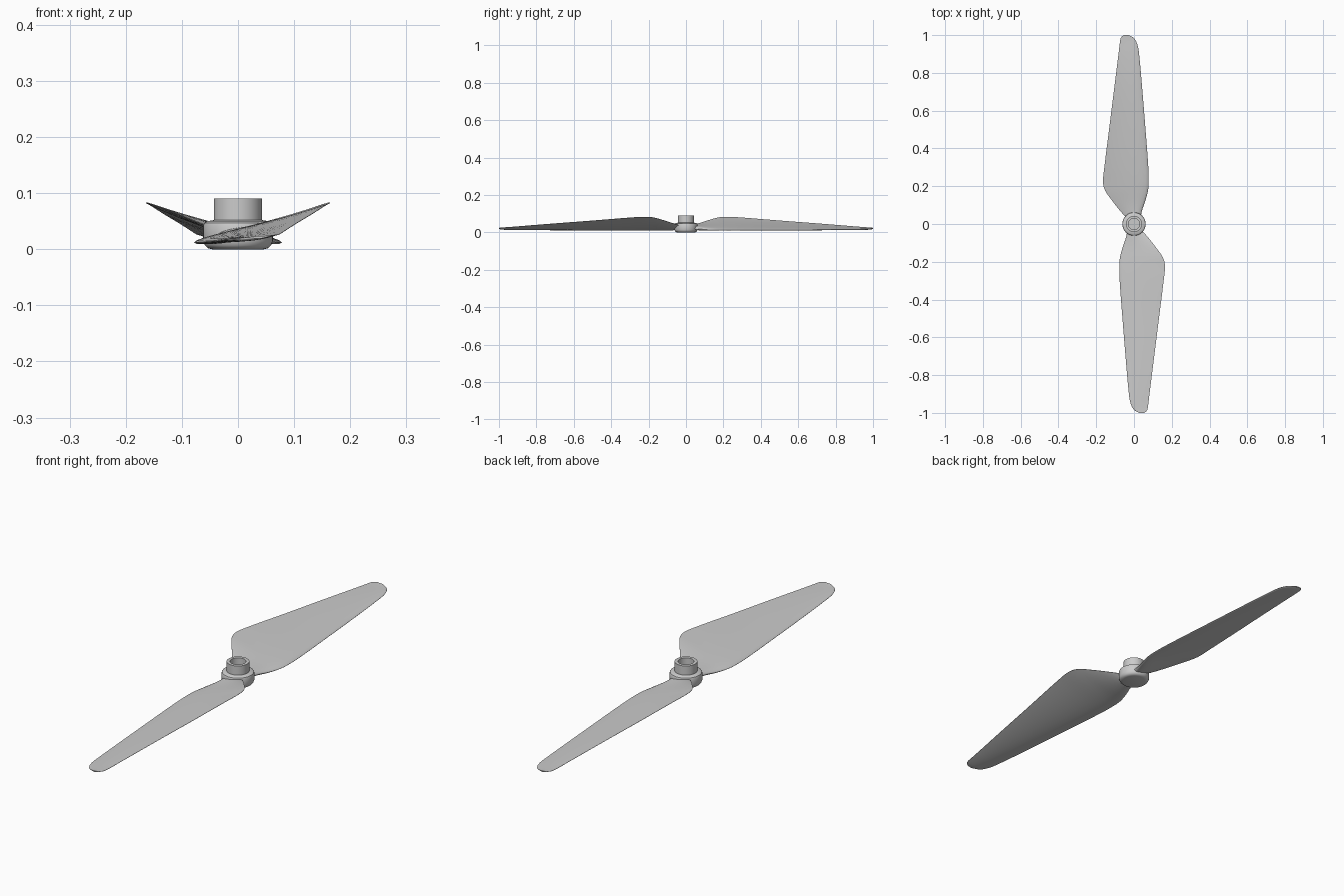
import bpy, bmesh, math
from mathutils import Vector

if "Cube" in bpy.data.objects:
    bpy.data.objects.remove(bpy.data.objects["Cube"])


def finish(bm, name, angle):
    bmesh.ops.recalc_face_normals(bm, faces=bm.faces)
    me = bpy.data.meshes.new(name)
    bm.to_mesh(me)
    bm.free()
    ob = bpy.data.objects.new(name, me)
    bpy.context.collection.objects.link(ob)
    bpy.ops.object.select_all(action='DESELECT')
    ob.select_set(True)
    bpy.context.view_layer.objects.active = ob
    bpy.ops.object.shade_smooth_by_angle(angle=math.radians(angle))
    return ob


def bridge(bm, rings):
    n = len(rings[0])
    for a, b in zip(rings, rings[1:]):
        for i in range(n):
            j = (i + 1) % n
            bm.faces.new((a[i], a[j], b[j], b[i]))


# Hub: lathed flange and boss with a blind shaft hole
def lathe(name, profile, n=48):
    bm = bmesh.new()
    rings = [[bm.verts.new((r * math.cos(2 * math.pi * i / n),
                            r * math.sin(2 * math.pi * i / n), z))
              for i in range(n)] for r, z in profile]
    bridge(bm, rings)
    bm.faces.new(rings[0])
    bm.faces.new(rings[-1])
    return finish(bm, name, 35)


lathe("hub", [(0.046, 0), (0.054, 0.002), (0.059, 0.007), (0.062, 0.015),
              (0.062, 0.042), (0.060, 0.047), (0.055, 0.050), (0.043, 0.052),
              (0.043, 0.090), (0.030, 0.090), (0.030, 0.020)])

# Blade stations: y, trailing x, trailing z, leading x, leading z, thickness
STATIONS = [
    (0.035, -0.042, 0.038, 0.036, 0.022, 0.024),
    (0.070, -0.074, 0.049, 0.042, 0.019, 0.022),
    (0.120, -0.113, 0.065, 0.059, 0.014, 0.019),
    (0.175, -0.152, 0.080, 0.074, 0.012, 0.016),
    (0.220, -0.164, 0.083, 0.078, 0.012, 0.015),
    (0.300, -0.157, 0.079, 0.076, 0.012, 0.014),
    (0.500, -0.132, 0.063, 0.061, 0.013, 0.012),
    (0.700, -0.107, 0.048, 0.045, 0.014, 0.010),
    (0.900, -0.082, 0.032, 0.027, 0.016, 0.008),
    (0.950, -0.076, 0.028, 0.018, 0.017, 0.007),
    (0.985, -0.070, 0.026, -0.001, 0.018, 0.006),
    (1.000, -0.056, 0.024, -0.028, 0.021, 0.004),
]


def spline(p0, p1, p2, p3, t):
    # non-uniform cubic interpolation along y
    h = p2[0] - p1[0]
    m1 = (p2 - p0) * (h / (p2[0] - p0[0]))
    m2 = (p3 - p1) * (h / (p3[0] - p1[0]))
    return (p1 * (2*t**3 - 3*t*t + 1) + m1 * (t**3 - 2*t*t + t)
            + p2 * (3*t*t - 2*t**3) + m2 * (t**3 - t*t))


def airfoil(s, n=12):
    y, xt, zt, xl, zl, th = s
    us = [(1 - math.cos(math.pi * i / n)) / 2 for i in range(n + 1)]
    sag = 0.03 * (xl - xt)

    def point(u, side):
        half = th * (1.4845*u**0.5 - 0.63*u - 1.758*u*u + 1.4215*u**3 - 0.508*u**4)
        return (xl + (xt - xl) * u, y,
                zl + (zt - zl) * u - sag * 4 * u * (1 - u) + side * (half + 0.0004))
    return [point(u, 1) for u in us] + [point(u, -1) for u in reversed(us)]


# Blades: the second is the first turned half a turn
def blade(name, sign):
    pts = [Vector(s) for s in STATIONS]
    pts = [pts[0]] + pts + [pts[-1]]
    sections = [spline(*pts[i:i + 4], k / 3)
                for i in range(len(pts) - 3) for k in range(3)] + [pts[-1]]
    bm = bmesh.new()
    rings = [[bm.verts.new((sign * x, sign * y, z)) for x, y, z in airfoil(s)]
             for s in sections]
    bridge(bm, rings)
    bm.faces.new(rings[0])
    bm.faces.new(rings[-1])
    return finish(bm, name, 40)


blade("back_blade", 1)
blade("front_blade", -1)
